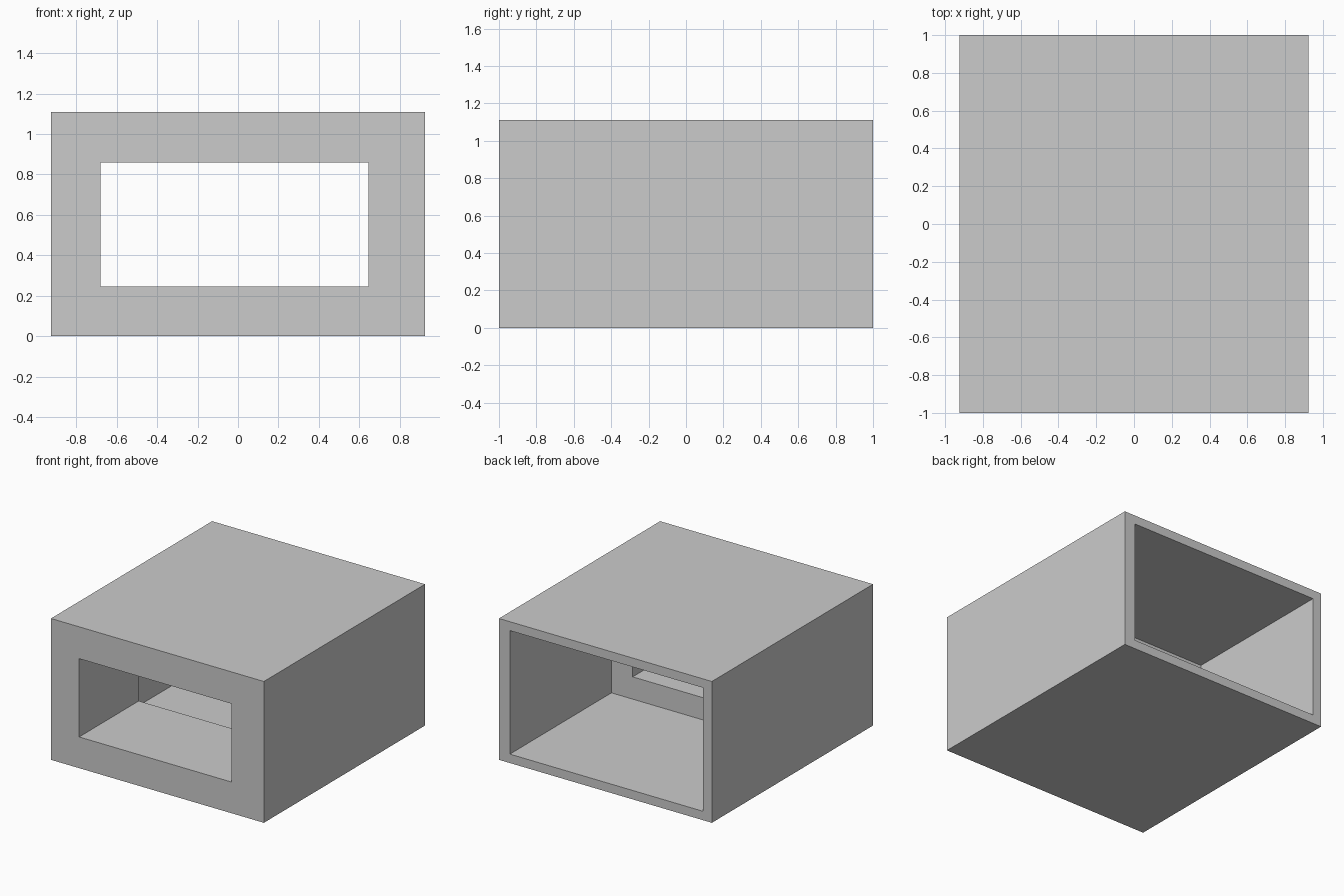
import bpy
import bmesh

cube = bpy.data.objects.get("Cube")
if cube:
    bpy.data.objects.remove(cube, do_unlink=True)

# Plain grey material
GREY = (0.6, 0.6, 0.6, 1.0)
grey = bpy.data.materials.new("light_grey")
grey.use_nodes = True
grey.diffuse_color = GREY
grey.node_tree.nodes["Principled BSDF"].inputs["Base Color"].default_value = GREY

# Rectangular cross-sections: x min, x max, z min, z max
OUTER = (-0.925, 0.925, 0.0, 1.11)
WINDOW = (-0.68, 0.645, 0.245, 0.86)
CAVITY = (-0.85, 0.83, 0.07, 1.04)
FRONT, STEP, BACK = -1.0, -0.26, 1.0


def add_ring(bm, section, y):
    x0, x1, z0, z1 = section
    return [bm.verts.new((x, y, z))
            for x, z in ((x0, z0), (x1, z0), (x1, z1), (x0, z1))]


# Housing: rings run in through the window, out through the cavity, and close
bm = bmesh.new()
rings = [add_ring(bm, section, y) for section, y in (
    (OUTER, FRONT), (WINDOW, FRONT), (WINDOW, STEP),
    (CAVITY, STEP), (CAVITY, BACK), (OUTER, BACK))]
for i, ring in enumerate(rings):
    following = rings[(i + 1) % len(rings)]
    for j in range(4):
        k = (j + 1) % 4
        bm.faces.new((ring[j], ring[k], following[k], following[j]))
bmesh.ops.recalc_face_normals(bm, faces=bm.faces[:])

mesh = bpy.data.meshes.new("housing")
bm.to_mesh(mesh)
bm.free()
mesh.materials.append(grey)
housing = bpy.data.objects.new("housing", mesh)
bpy.context.collection.objects.link(housing)
